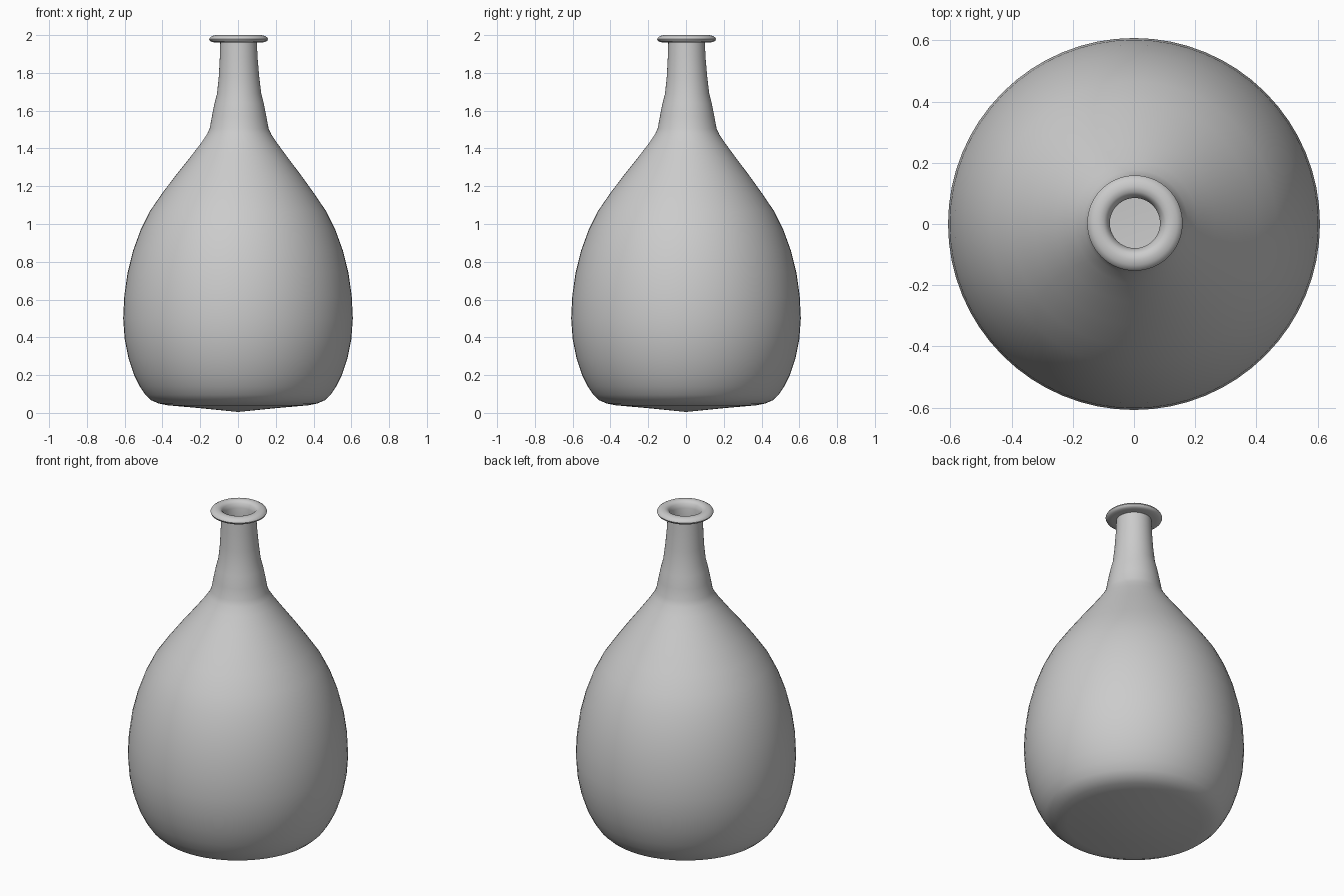
import bpy, bmesh, math

if "Cube" in bpy.data.objects:
    bpy.data.objects.remove(bpy.data.objects["Cube"])

SEG = 64
WALL = 0.015


def smoothstep(a, b, t):
    t = max(0.0, min(1.0, (t - a) / (b - a)))
    return t * t * (3 - 2 * t)


def lathe(name, profile):
    """Revolve (r, z) points; the neck leans very slightly off axis."""
    bm = bmesh.new()
    rings = []
    for r, z in profile:
        s = 0.006 * smoothstep(1.1, 1.48, z) - 0.003 * smoothstep(1.7, 1.95, z)
        if r == 0:
            rings.append([bm.verts.new((0, 0, z))])
        else:
            rings.append([bm.verts.new((s + r * math.cos(2 * math.pi * i / SEG),
                                        s + r * math.sin(2 * math.pi * i / SEG), z))
                          for i in range(SEG)])
    for a, b in zip(rings, rings[1:]):
        for i in range(SEG):
            j = (i + 1) % SEG
            quad = [a[i % len(a)], a[j % len(a)], b[j % len(b)], b[i % len(b)]]
            bm.faces.new(list(dict.fromkeys(quad)))
    bmesh.ops.recalc_face_normals(bm, faces=bm.faces)
    mesh = bpy.data.meshes.new(name)
    bm.to_mesh(mesh)
    bm.free()
    ob = bpy.data.objects.new(name, mesh)
    bpy.context.collection.objects.link(ob)
    bpy.context.view_layer.objects.active = ob
    ob.select_set(True)
    bpy.ops.object.shade_smooth_by_angle(angle=math.radians(40))
    return ob


# Shallow pointed base, round belly, tapering shoulder and neck
base = [(0, 0.005), (0.2, 0.025), (0.37, 0.04), (0.42, 0.05)]
wall = [(0.46, 0.067), (0.49, 0.095), (0.52, 0.14), (0.55, 0.2), (0.58, 0.29),
        (0.6, 0.39), (0.608, 0.5), (0.602, 0.62), (0.585, 0.74), (0.555, 0.86),
        (0.515, 0.97), (0.465, 1.07), (0.4, 1.165), (0.33, 1.26), (0.26, 1.35),
        (0.2, 1.43), (0.17, 1.475), (0.156, 1.505), (0.144, 1.57), (0.13, 1.64),
        (0.117, 1.69), (0.107, 1.78), (0.1, 1.88), (0.097, 1.96)]
# Flared, rounded lip
lip = [(0.12, 1.961), (0.14, 1.963), (0.152, 1.97), (0.156, 1.979),
       (0.151, 1.988), (0.138, 1.996), (0.12, 2.0), (0.102, 1.997), (0.09, 1.985)]
# Hollow inside
inside = [(r - WALL, z) for r, z in reversed(wall)]
floor = [(max(r - WALL, 0), z + WALL) for r, z in reversed(base)]

lathe("bottle", base + wall + lip + inside + floor)
